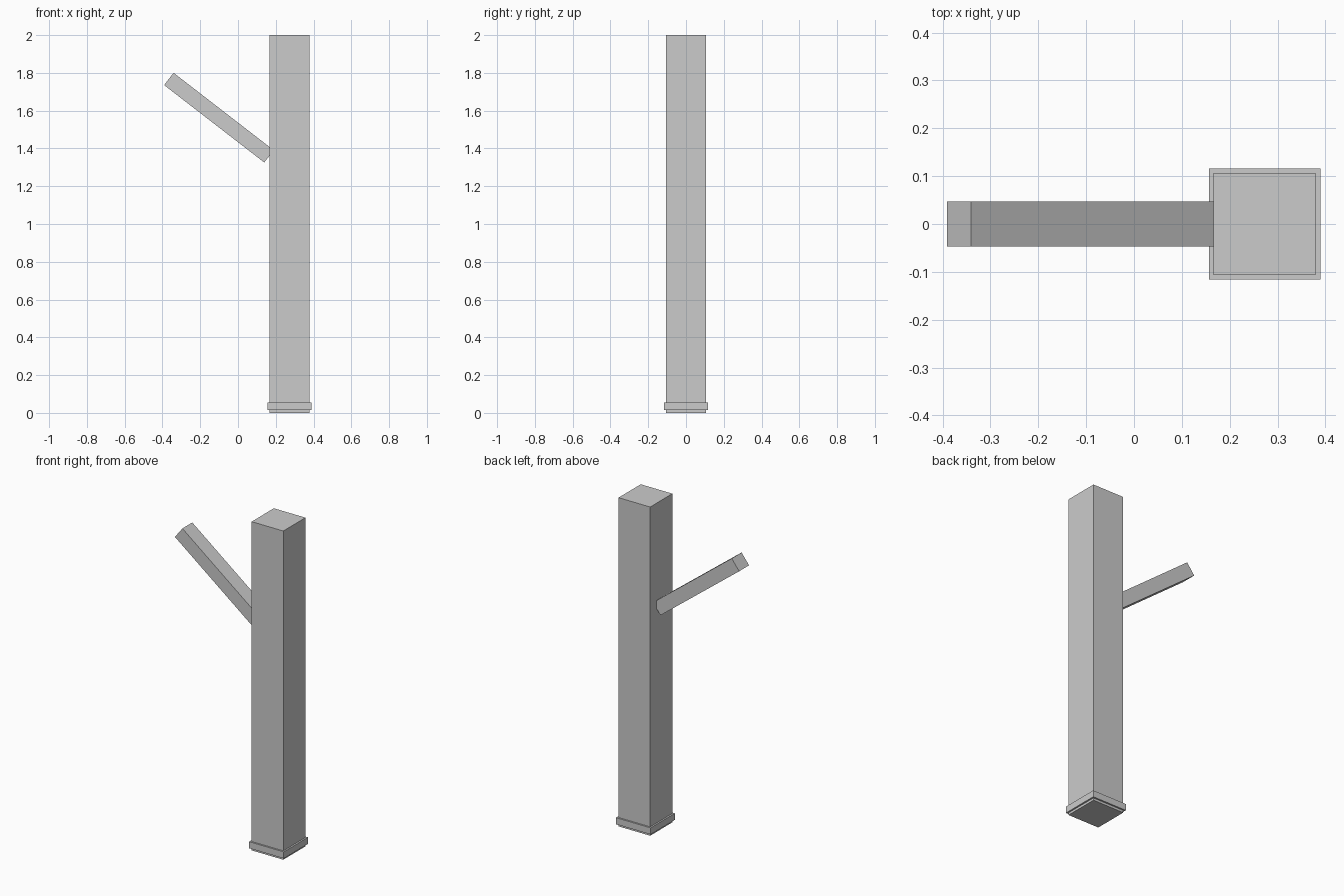
import bpy
from math import radians

if "Cube" in bpy.data.objects:
    bpy.data.objects.remove(bpy.data.objects["Cube"])


def box(name, center, size, tilt=0.0):
    """Flat-faced box, optionally tilted about y."""
    bpy.ops.mesh.primitive_cube_add(size=1, location=center, rotation=(0, radians(tilt), 0))
    ob = bpy.context.object
    ob.name = name
    ob.scale = size
    bpy.ops.object.transform_apply(location=False, rotation=False, scale=True)
    return ob


POST_X = 0.273

# Upright square post
box("post", (POST_X, 0, 1.0), (0.213, 0.213, 2.0))

# Thin collar just above the ground
box("base_collar", (POST_X, 0, 0.034), (0.233, 0.233, 0.04))

# Slanted arm, rising away from the post with its lower end just touching it
box("slanted_arm", (-0.101, 0, 1.563), (0.67, 0.095, 0.082), tilt=37.7)
